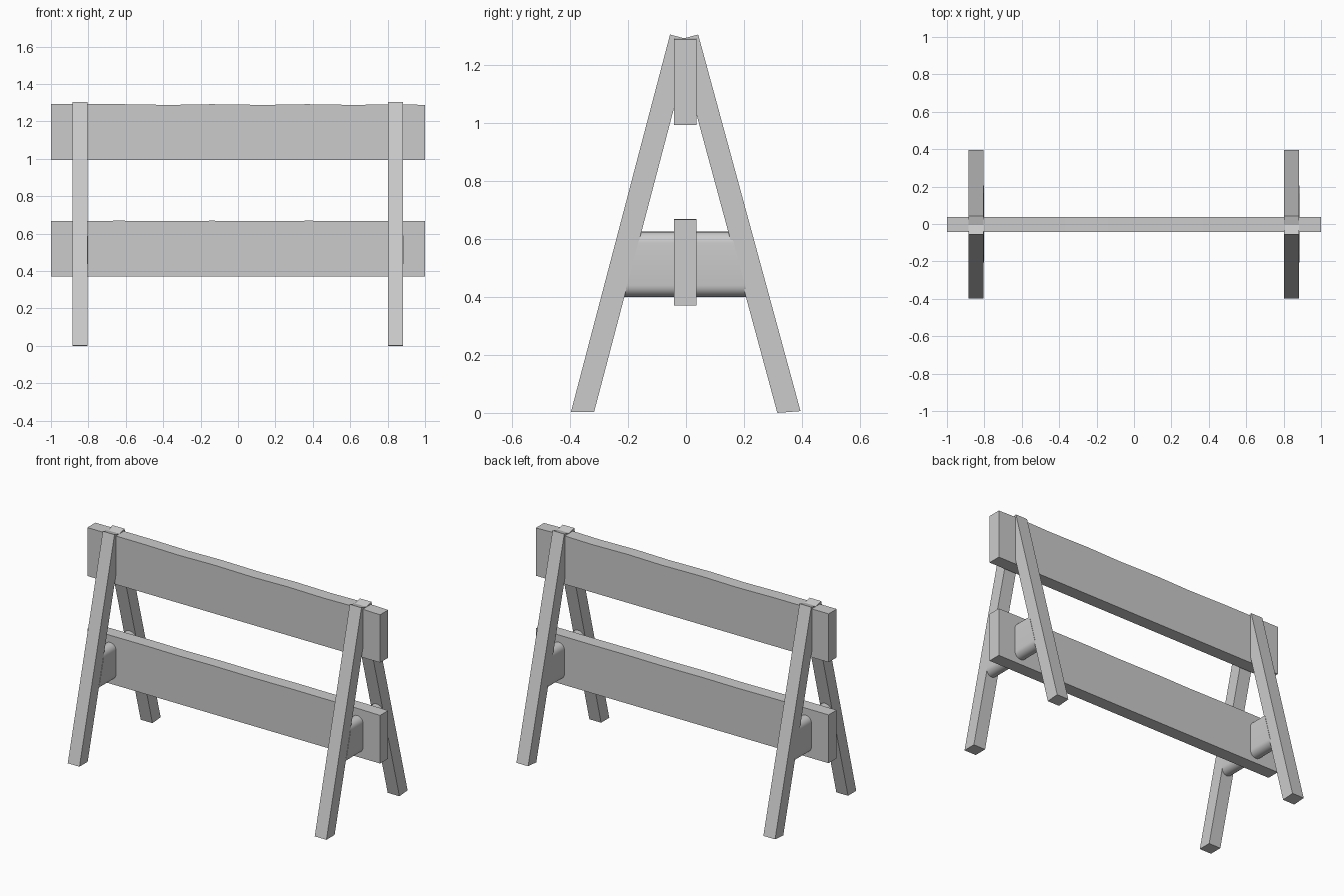
import bpy, bmesh, math

if "Cube" in bpy.data.objects:
    bpy.data.objects.remove(bpy.data.objects["Cube"])


def make_object(name, bm):
    bmesh.ops.recalc_face_normals(bm, faces=bm.faces)
    mesh = bpy.data.meshes.new(name)
    bm.to_mesh(mesh)
    bm.free()
    obj = bpy.data.objects.new(name, mesh)
    bpy.context.collection.objects.link(obj)
    return obj


def loft(name, ring_a, ring_b):
    """Solid between two matching rings of 3D points."""
    bm = bmesh.new()
    a = [bm.verts.new(p) for p in ring_a]
    b = [bm.verts.new(p) for p in ring_b]
    n = len(a)
    bm.faces.new(a)
    bm.faces.new(b[::-1])
    for i in range(n):
        j = (i + 1) % n
        bm.faces.new((a[i], b[i], b[j], a[j]))
    return make_object(name, bm)


# Long boards with a faintly uneven top edge
def board(name, z0, z1, dips):
    xs = [-1, -0.62, -0.37, -0.14, 0.14, 0.37, 0.62, 0.85, 1]
    top = [(x, z1 - d) for x, d in zip(xs, dips)]
    prof = [(-1, z0), (1, z0)] + top[::-1]
    loft(name, [(x, -0.042, z) for x, z in prof],
         [(x, 0.037, z) for x, z in prof])


board("top_board", 0.993, 1.292, [0, 0, .004, 0, .004, 0, .004, 0, .004])
board("lower_board", 0.37, 0.669, [.001, 0, .002, 0, .002, 0, .001, 0, .002])

# Splayed legs, cut square at the top and level at the floor
front_profile = [(-0.397, 0.003), (-0.317, 0.003), (0.02, 1.285), (-0.055, 1.305)]
back_profile = [(0.395, 0.006), (0.315, 0), (-0.033, 1.285), (0.042, 1.305)]

for side, cx in (("left", -0.845), ("right", 0.842)):
    for end, prof in (("front", front_profile), ("back", back_profile)):
        loft(f"{end}_{side}_leg", [(cx - 0.04, y, z) for y, z in prof],
             [(cx + 0.04, y, z) for y, z in prof])

    # Round-edged cross brace, ends slanted along the legs
    r = 0.04
    section = []
    for zc, start in ((0.585, 0), (0.44, math.pi)):
        for i in range(13):
            t = start + math.pi * i / 12
            section.append((cx + 0.002 + r * math.cos(t), zc + r * math.sin(t)))
    rings = [[(x, s * (0.322 - 0.268 * z), z) for x, z in section] for s in (-1, 1)]
    brace = loft(f"{side}_cross_brace", *rings)
    bpy.ops.object.select_all(action='DESELECT')
    brace.select_set(True)
    bpy.context.view_layer.objects.active = brace
    bpy.ops.object.shade_smooth_by_angle(angle=math.radians(35))
